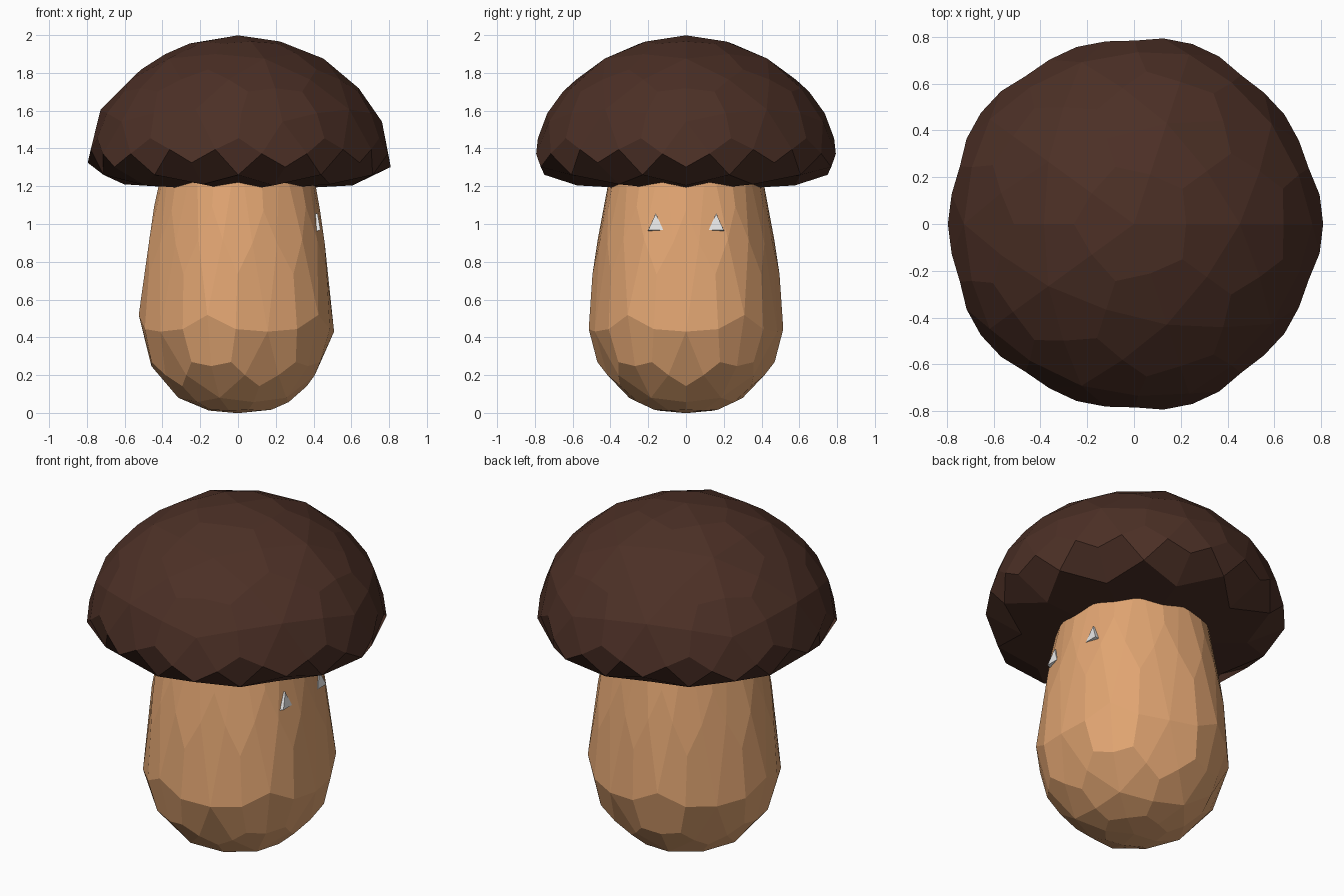
import bpy, bmesh
from math import radians
from mathutils import Matrix

cube = bpy.data.objects.get("Cube")
if cube:
    bpy.data.objects.remove(cube, do_unlink=True)


def material(name, color):
    mat = bpy.data.materials.new(name)
    mat.use_nodes = True
    rgba = (*color, 1.0)
    mat.diffuse_color = rgba
    bsdf = next(n for n in mat.node_tree.nodes if n.type == 'BSDF_PRINCIPLED')
    bsdf.inputs["Base Color"].default_value = rgba
    bsdf.inputs["Roughness"].default_value = 0.8
    return mat


def add_object(name, bm, mat):
    mesh = bpy.data.meshes.new(name)
    bm.to_mesh(mesh)
    bm.free()
    mesh.materials.append(mat)
    obj = bpy.data.objects.new(name, mesh)
    bpy.context.collection.objects.link(obj)
    return obj


def half_ball(name, side, closed, shape, mat):
    """Half of a faceted ball (side +1 top, -1 bottom), shaped and softened."""
    bm = bmesh.new()
    bmesh.ops.create_icosphere(bm, subdivisions=2, radius=1)
    bmesh.ops.delete(bm, geom=[v for v in bm.verts if v.co.z * side < -0.1], context='VERTS')
    if closed:
        bmesh.ops.holes_fill(bm, edges=[e for e in bm.edges if e.is_boundary], sides=0)
        bmesh.ops.recalc_face_normals(bm, faces=bm.faces)
    for v in bm.verts:
        width, v.co.z = shape(v.co.z)
        v.co.x *= width
        v.co.y *= width
    obj = add_object(name, bm, mat)
    soften = obj.modifiers.new("soften", 'SUBSURF')
    soften.levels = soften.render_levels = 1
    soften.use_limit_surface = False
    return obj


def shape_cap(z):
    """Width factor and height; the rim is drawn in slightly."""
    return (0.85 if z < 0.1 else 0.905), 1.172 + 0.87 * z


def shape_stem(z):
    """Width factor and height for the top rim, the belly and the base."""
    if z > -0.1:
        return 0.39, 1.43
    if z > -0.7:
        return 0.66, 0.775 + 0.8 * z
    return 0.625, 0.35 + 0.37 * z


cap_brown = material("dark brown", (0.072, 0.029, 0.019))
stem_tan = material("tan", (0.76, 0.38, 0.17))
eye_white = material("white", (0.80, 0.80, 0.80))

half_ball("cap", 1, True, shape_cap, cap_brown)
half_ball("stem", -1, False, shape_stem, stem_tan)

# Small triangular eyes on the +x side, tips up, leaning with the stem
face_out = Matrix.Rotation(radians(90), 4, 'Z') @ Matrix.Rotation(radians(90), 4, 'X')
lean = Matrix.Rotation(radians(-10), 4, 'Y')
for side, y in (("left", 0.16), ("right", -0.16)):
    bm = bmesh.new()
    bmesh.ops.create_cone(bm, cap_ends=True, segments=3, radius1=0.054, radius2=0.046, depth=0.05)
    bm.transform(Matrix.Translation((0.407, y, 0.993)) @ lean
                 @ Matrix.Diagonal((1, 1, 1.28, 1)) @ face_out)
    add_object(side + "_eye", bm, eye_white)
